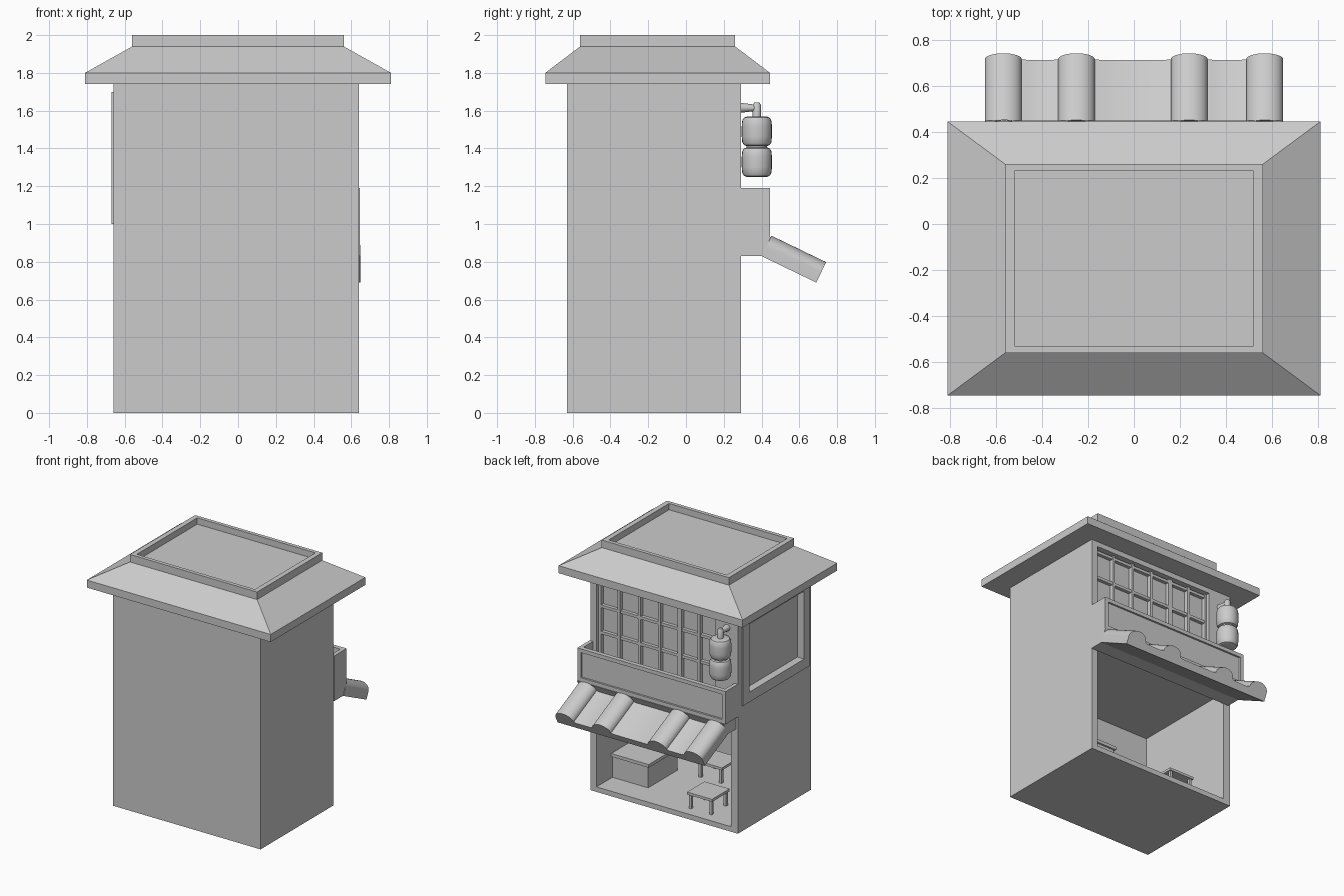
import bpy, bmesh, math
from mathutils import Vector, Matrix

cube = bpy.data.objects.get("Cube")
if cube:
    bpy.data.objects.remove(cube, do_unlink=True)

GREY = (0.6, 0.6, 0.6, 1.0)
grey = bpy.data.materials.new("plain_grey")
grey.use_nodes = True
grey.diffuse_color = GREY
shader = next(n for n in grey.node_tree.nodes if n.type == 'BSDF_PRINCIPLED')
shader.inputs["Base Color"].default_value = GREY


def finish(name, bm, smooth=False):
    bmesh.ops.recalc_face_normals(bm, faces=bm.faces)
    mesh = bpy.data.meshes.new(name)
    bm.to_mesh(mesh)
    bm.free()
    mesh.materials.append(grey)
    obj = bpy.data.objects.new(name, mesh)
    bpy.context.collection.objects.link(obj)
    if smooth:
        bpy.ops.object.select_all(action='DESELECT')
        obj.select_set(True)
        bpy.context.view_layer.objects.active = obj
        bpy.ops.object.shade_smooth_by_angle(angle=math.radians(35))
    return obj


def boxes(name, bounds):
    """One object made of boxes given as (x0, x1, y0, y1, z0, z1)."""
    bm = bmesh.new()
    for x0, x1, y0, y1, z0, z1 in bounds:
        mid = Vector((x0 + x1, y0 + y1, z0 + z1)) / 2
        size = Matrix.Diagonal((x1 - x0, y1 - y0, z1 - z0, 1))
        bmesh.ops.create_cube(bm, size=1, matrix=Matrix.Translation(mid) @ size)
    return finish(name, bm)


def loft(name, rings, smooth=False):
    """Skin matching closed rings of points and cap both ends."""
    bm = bmesh.new()
    loops = [[bm.verts.new(p) for p in ring] for ring in rings]
    for a, b in zip(loops, loops[1:]):
        for i in range(len(a)):
            j = (i + 1) % len(a)
            bm.faces.new((a[i], a[j], b[j], b[i]))
    bm.faces.new(loops[0])
    bm.faces.new(loops[-1])
    return finish(name, bm, smooth)


def lathe(name, profile, x, y, sides=24):
    turns = [math.tau * i / sides for i in range(sides)]
    return loft(name, [[(x + r * math.cos(a), y + r * math.sin(a), z) for a in turns]
                       for r, z in profile], True)


def cut(target, cutter):
    mod = target.modifiers.new("cut", 'BOOLEAN')
    mod.operation, mod.solver, mod.object = 'DIFFERENCE', 'EXACT', cutter
    cutter.hide_render = True
    graph = bpy.context.evaluated_depsgraph_get()
    mesh = bpy.data.meshes.new_from_object(target.evaluated_get(graph))
    target.modifiers.clear()
    target.data = mesh
    bpy.data.objects.remove(cutter, do_unlink=True)


# Building shell: open shop room, lattice window recess, side window recess
L, R, FRONT, BACK = -0.66, 0.64, -0.63, 0.29
shell = boxes("building_shell", [(L, R, FRONT, BACK, 0, 1.74)])
for hole in ((-0.60, 0.585, -0.575, 0.4, 0.04, 0.92),
             (-0.465, 0.585, 0.23, 0.4, 0.98, 1.70),
             (-0.8, -0.61, -0.53, 0.16, 1.08, 1.62)):
    cut(shell, boxes("cutter", [hole]))

# Raised frame around the side window
fx = (-0.67, L)
boxes("side_window_frame", [
    (*fx, -0.605, 0.24, 1.0, 1.08), (*fx, -0.605, 0.24, 1.62, 1.70),
    (*fx, -0.605, -0.53, 1.08, 1.62), (*fx, 0.16, 0.24, 1.08, 1.62)])

# Window lattice: four bays, a wide post, then two bays
bars = []
for x0, x1, bays in ((-0.125, 0.585, 4), (-0.465, -0.125, 2)):
    for i in range(bays + 1):
        x = x0 + (x1 - x0) * i / bays
        w = 0.018 if i in (0, bays) else 0.011
        bars.append((max(x - w, x0), min(x + w, x1), 0.23, 0.262, 0.98, 1.70))
for i in range(4):
    z = 1.05 + 0.21 * i
    bars.append((-0.465, 0.585, 0.23, 0.257, z - 0.011, z + 0.011))
boxes("window_lattice", bars)

# Roof with flared eaves and a sunken top
def rect(hx, y0, y1, z):
    return [(-hx, y0, z), (hx, y0, z), (hx, y1, z), (-hx, y1, z)]

eave, crown, rim = (0.81, -0.745, 0.445), (0.56, -0.56, 0.26), (0.52, -0.53, 0.23)
loft("roof", [rect(*eave, 1.74), rect(*eave, 1.80), rect(*crown, 1.94),
              rect(*crown, 2.0), rect(*rim, 2.0), rect(*rim, 1.95)])

# Balcony trough with a framed front panel
bx0, bx1, z0, z1 = L, 0.645, 0.93, 1.19
boxes("balcony", [
    (bx0, bx1, BACK, 0.43, z0, z0 + 0.03),
    (bx0 + 0.02, bx1 - 0.02, 0.41, 0.43, z0, z1 - 0.01),
    (bx0, bx0 + 0.03, BACK, 0.445, z0, z1),
    (bx1 - 0.03, bx1, BACK, 0.445, z0, z1),
    (bx0 + 0.03, bx1 - 0.03, 0.41, 0.445, z1 - 0.03, z1),
    (bx0 + 0.03, bx1 - 0.03, 0.41, 0.445, z0, z0 + 0.03)])

# Awning support beam
beam = ((0.29, 0.83), (0.40, 0.83), (0.45, 0.93), (0.29, 0.93))
loft("awning_beam", [[(x, y, z) for y, z in beam] for x in (-0.645, 0.645)])

# Sloping awning with four rounded tile rolls
EDGE, SLAB, ROLL = 0.648, 0.06, 0.08
outline = [(-EDGE, 0)]
for c in (-0.568, -0.25, 0.24, 0.568):
    if c > -0.5:
        outline += [(c - 0.1, SLAB - 0.005), (c - 0.087, SLAB)]
    for i in range(17):
        a = math.pi * (1 - i / 16)
        outline.append((c + ROLL * math.cos(a), SLAB + 0.06 * math.sin(a)))
    if c < 0.5:
        outline += [(c + 0.087, SLAB), (c + 0.1, SLAB - 0.005)]
outline.append((EDGE, 0))
start, along, up = Vector((0, 0.40, 0.83)), Vector((0, 0.9, -0.435)), Vector((0, 0.435, 0.9))
loft("tiled_awning", [[start + along * d + up * t + Vector((x, 0, 0)) for x, t in outline]
                      for d in (0, 0.322)], True)

# Hanging double lantern and its bracket
lx, ly = -0.565, 0.375
barrel = ((0.055, 0), (0.068, 0.005), (0.077, 0.02), (0.08, 0.05),
          (0.08, 0.105), (0.077, 0.135), (0.068, 0.15), (0.055, 0.155))
lathe("lantern", [(r, base + z) for base in (1.25, 1.413) for r, z in barrel], lx, ly)
lathe("lantern_stem", [(0.022, 1.56), (0.022, 1.63), (0.014, 1.642)], lx, ly, 12)
turns = [math.tau * i / 12 for i in range(12)]
loft("lantern_bracket", [[(lx + r * math.cos(a), y, 1.615 + r * math.sin(a)) for a in turns]
                         for r, y in ((0.026, BACK), (0.016, ly))], True)

# Shop counter
boxes("counter", [(0.27, 0.585, -0.28, 0.09, 0.04, 0.21),
                  (0.255, 0.585, -0.295, 0.105, 0.21, 0.235)])

# Two small tables
for name, x, y in (("near_table", -0.27, 0.105), ("far_table", -0.02, -0.375)):
    h, leg, inset = 0.11, 0.011, 0.09
    parts = [(x - h, x + h, y - h, y + h, 0.15, 0.17)]
    for sx in (-1, 1):
        for sy in (-1, 1):
            px, py = x + sx * inset, y + sy * inset
            parts.append((px - leg, px + leg, py - leg, py + leg, 0.04, 0.15))
    boxes(name, parts)
